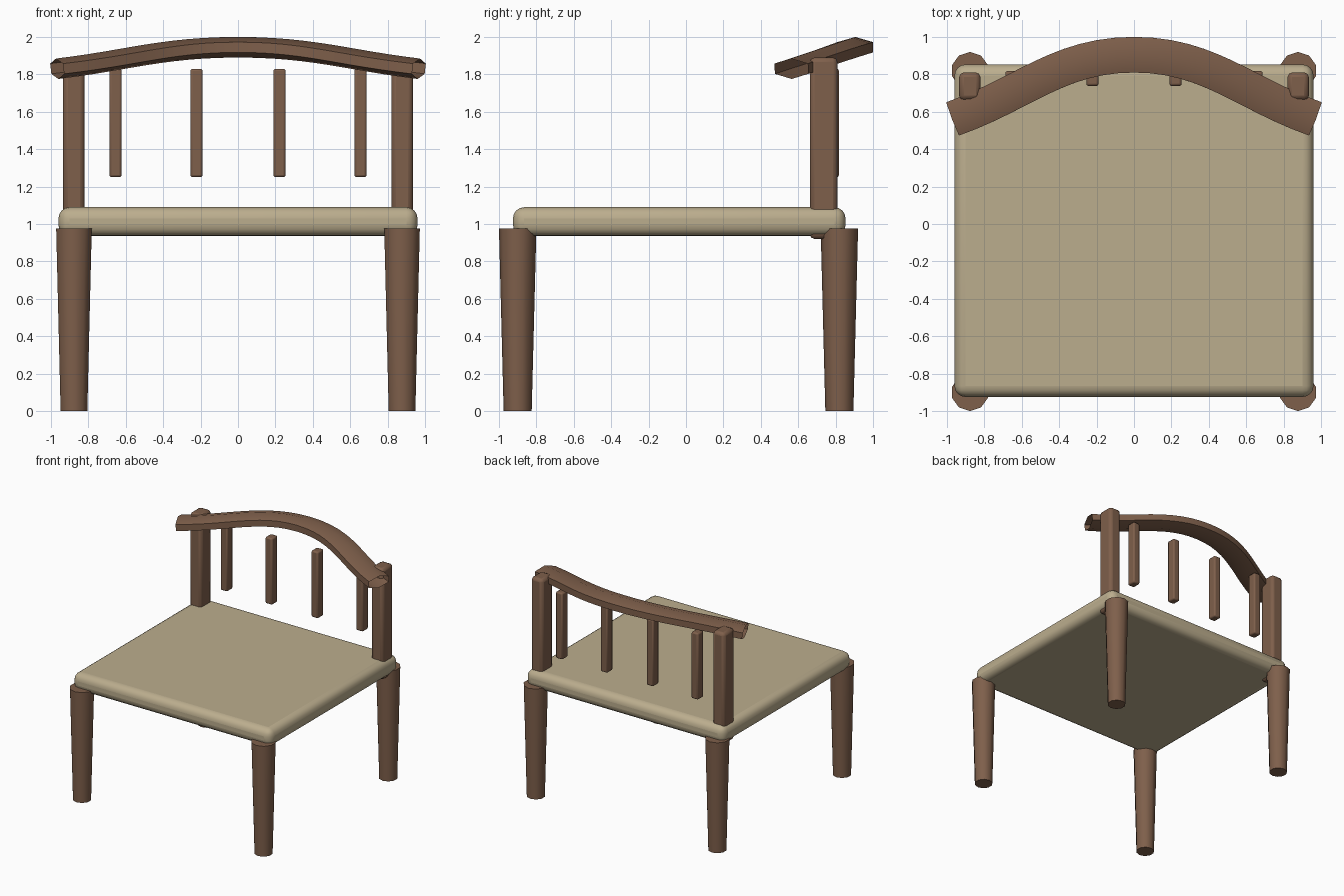
import bpy, bmesh, math
from mathutils import Vector
from mathutils.geometry import interpolate_bezier

if "Cube" in bpy.data.objects:
    bpy.data.objects.remove(bpy.data.objects["Cube"])


def material(name, rgb):
    m = bpy.data.materials.new(name)
    m.diffuse_color = (*rgb, 1)
    m.use_nodes = True
    m.node_tree.nodes["Principled BSDF"].inputs["Base Color"].default_value = m.diffuse_color
    return m


WOOD = material("wood", (0.21, 0.115, 0.07))
CREAM = material("cushion", (0.50, 0.42, 0.27))


def finish(obj, name, mat, angle):
    obj.name = name
    obj.data.materials.append(mat)
    bpy.ops.object.select_all(action='DESELECT')
    obj.select_set(True)
    bpy.context.view_layer.objects.active = obj
    bpy.ops.object.shade_smooth_by_angle(angle=math.radians(angle))
    return obj


def rounded_box(name, lo, hi, bevel, segments, mat):
    lo, hi = Vector(lo), Vector(hi)
    bpy.ops.mesh.primitive_cube_add(size=1, location=(lo + hi) / 2)
    obj = bpy.context.object
    obj.scale = hi - lo
    bpy.ops.object.transform_apply(location=False, rotation=False, scale=True)
    finish(obj, name, mat, 40)
    mod = obj.modifiers.new("bevel", 'BEVEL')
    mod.width, mod.segments = bevel, segments
    obj.modifiers.move(len(obj.modifiers) - 1, 0)
    return obj


# Seat cushion
rounded_box("seat", (-0.96, -0.925, 0.935), (0.96, 0.853, 1.09), 0.06, 4, CREAM)

for side, s in (("left", -1), ("right", 1)):
    # Tapered ten-sided legs
    for end, y in (("front", -0.9), ("back", 0.82)):
        bpy.ops.mesh.primitive_cone_add(vertices=10, radius1=0.075, radius2=0.1,
                                        depth=0.975, location=(s * 0.877, y, 0.4875))
        finish(bpy.context.object, f"{end}_leg_{side}", WOOD, 40)
    # Back posts
    x = s * 0.878
    rounded_box(f"back_post_{side}", (x - 0.057, 0.662, 0.92),
                (x + 0.057, 0.81, 1.89), 0.025, 2, WOOD)
    # Short spindles
    for kind, d in (("inner", 0.222), ("outer", 0.655)):
        rounded_box(f"{kind}_spindle_{side}", (s * d - 0.033, 0.738, 1.25),
                    (s * d + 0.033, 0.818, 1.83), 0.012, 2, WOOD)

# Bowed top rail: open hexagonal tube swept along two bezier spans
a, mid, b = Vector((-0.967, 0.563, 1.83)), Vector((0, 0.905, 1.945)), Vector((0.967, 0.563, 1.83))
h = Vector((0.40, 0, 0))
path = interpolate_bezier(a, a.lerp(mid, 0.39), mid - h, mid, 13)
path += interpolate_bezier(mid, mid + h, b.lerp(mid, 0.39), b, 13)[1:]
bm = bmesh.new()
rings = []
for i, p in enumerate(path):
    t = (path[min(i + 1, len(path) - 1)] - path[max(i - 1, 0)]).normalized()
    across = Vector((-t.y, t.x, 0)).normalized()
    up = t.cross(across)
    rings.append([bm.verts.new(p + across * 0.11 * math.sin(k * math.pi / 3)
                               + up * 0.055 * math.cos(k * math.pi / 3)) for k in range(6)])
for r, q in zip(rings, rings[1:]):
    for k in range(6):
        j = (k + 1) % 6
        bm.faces.new((r[k], r[j], q[j], q[k]))
bmesh.ops.recalc_face_normals(bm, faces=bm.faces)
mesh = bpy.data.meshes.new("top_rail")
bm.to_mesh(mesh)
bm.free()
rail = bpy.data.objects.new("top_rail", mesh)
bpy.context.collection.objects.link(rail)
finish(rail, "top_rail", WOOD, 70)
